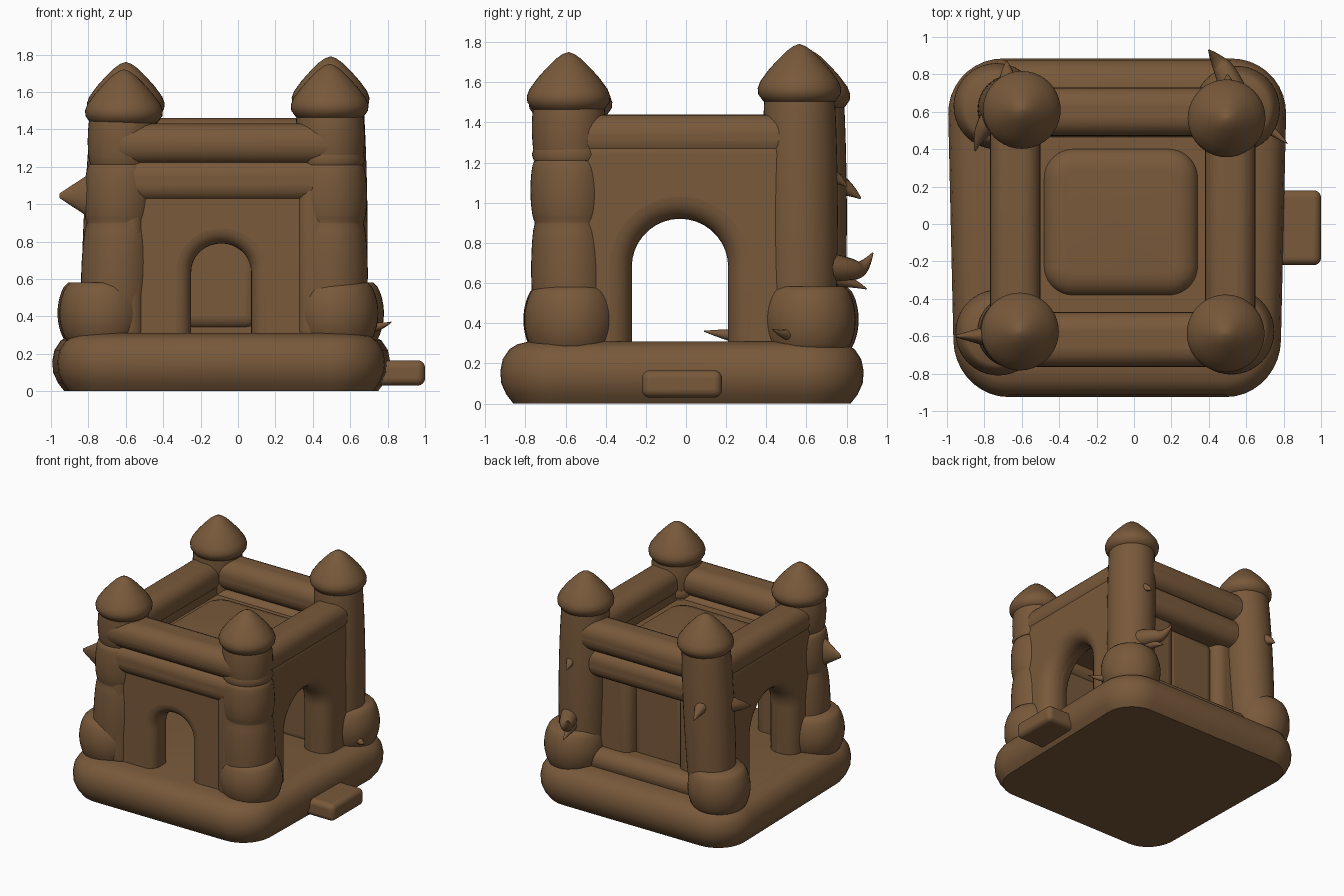
import bpy, bmesh, math
from mathutils import Vector

old = bpy.data.objects.get("Cube")
if old:
    bpy.data.objects.remove(old, do_unlink=True)

BROWN = (0.19, 0.1, 0.043, 1)
mat = bpy.data.materials.new("brown vinyl")
mat.use_nodes = True
mat.diffuse_color = BROWN
bsdf = mat.node_tree.nodes["Principled BSDF"]
bsdf.inputs["Base Color"].default_value = BROWN
bsdf.inputs["Roughness"].default_value = 0.8


def finish(name, bm, bevel=0, segments=6):
    bmesh.ops.recalc_face_normals(bm, faces=bm.faces)
    mesh = bpy.data.meshes.new(name)
    bm.to_mesh(mesh)
    bm.free()
    mesh.materials.append(mat)
    ob = bpy.data.objects.new(name, mesh)
    bpy.context.collection.objects.link(ob)
    if bevel:
        mod = ob.modifiers.new("soft edges", "BEVEL")
        mod.width, mod.segments = bevel, segments
        mod.limit_method = "ANGLE"
        mod.angle_limit = math.radians(40)
        mod.use_clamp_overlap = False
    bpy.ops.object.select_all(action="DESELECT")
    ob.select_set(True)
    bpy.context.view_layer.objects.active = ob
    bpy.ops.object.shade_smooth_by_angle(angle=math.radians(50))
    return ob


def skin(name, rings):
    """Join equal rings of points and cap both ends."""
    bm = bmesh.new()
    loops = [[bm.verts.new(p) for p in ring] for ring in rings]
    for a, b in zip(loops, loops[1:]):
        for i in range(len(a)):
            j = (i + 1) % len(a)
            bm.faces.new((a[i], a[j], b[j], b[i]))
    bm.faces.new(loops[0][::-1])
    bm.faces.new(loops[-1])
    return finish(name, bm)


def lathe(name, profile, base, lean=(0, 0), n=40):
    """Round body; lean shifts the axis per unit of height."""
    def ring(r, z):
        return [(base[0] + lean[0] * z + r * math.cos(math.tau * k / n),
                 base[1] + lean[1] * z + r * math.sin(math.tau * k / n), z) for k in range(n)]
    return skin(name, [ring(max(r, 0.002), z) for r, z in profile])


def cushion(name, centre, half, radius, profile, taper=0):
    """Rounded rectangle stacked by (inset, height) pairs."""
    rings = []
    for inset, z in profile:
        ring = []
        for q in range(4):
            sx, sy = (1, -1, -1, 1)[q], (1, 1, -1, -1)[q]
            for k in range(10):
                a = math.pi / 2 * (q + k / 9)
                x = sx * (half[0] - radius) + (radius - inset) * math.cos(a)
                y = sy * (half[1] - radius) + (radius - inset) * math.sin(a)
                ring.append((centre[0] + x * (1 + taper * (y - half[1])), centre[1] + y, z))
        rings.append(ring)
    return skin(name, rings)


def block(name, lo, hi, bevel):
    bm = bmesh.new()
    bmesh.ops.create_cube(bm, size=1)
    for v in bm.verts:
        v.co = [(l + h) / 2 + c * (h - l) for l, h, c in zip(lo, hi, v.co)]
    return finish(name, bm, bevel)


def arch_wall(name, outer, hole, z_top, spring, rise, across, along_x, bevel):
    """Puffy wall with a round-topped doorway open at the floor."""
    floor = 0.15
    mid, r = sum(hole) / 2, (hole[1] - hole[0]) / 2
    pts = [(outer[0], floor), (outer[0], z_top), (outer[1], z_top), (outer[1], floor), (hole[1], floor)]
    pts += [(mid + r * math.cos(math.pi * k / 18), spring + rise * math.sin(math.pi * k / 18))
            for k in range(19)]
    pts.append((hole[0], floor))
    bm = bmesh.new()
    place = (lambda u, w, z: (u, w, z)) if along_x else (lambda u, w, z: (w, u, z))
    face = bm.faces.new([bm.verts.new(place(u, across[0], z)) for u, z in pts])
    new = bmesh.ops.extrude_face_region(bm, geom=[face])["geom"]
    shift = Vector(place(0, across[1] - across[0], 0))
    bmesh.ops.translate(bm, vec=shift, verts=[g for g in new if isinstance(g, bmesh.types.BMVert)])
    return finish(name, bm, bevel, 6)


def horn(name, points, radius):
    """Curved spike, stout at the root and tapering to a point."""
    curve = bpy.data.curves.new(name, "CURVE")
    curve.dimensions = "3D"
    curve.bevel_depth, curve.bevel_resolution = radius, 4
    curve.use_fill_caps = True
    s = curve.splines.new("NURBS")
    s.points.add(len(points) - 1)
    for i, (p, co) in enumerate(zip(s.points, points)):
        p.co = (*co, 1)
        p.radius = 1 - 0.95 * (i / (len(points) - 1)) ** 1.6
    s.use_endpoint_u, s.order_u = True, 3
    curve.materials.append(mat)
    bpy.context.collection.objects.link(bpy.data.objects.new(name, curve))


# Base cushion and entry step
cushion("base", (-0.09, -0.02), (0.91, 0.905), 0.3, [
    (0.065, 0), (0.03, 0.045), (0.005, 0.1), (0, 0.16), (0.012, 0.22),
    (0.045, 0.27), (0.085, 0.295), (0.15, 0.31)], taper=0.025)
block("step", (0.7, -0.22, 0.03), (1.0, 0.18, 0.165), 0.04)


# Corner towers: a bulging foot, a leaning shaft and a pointed roof
def lobes(spans, pinch):
    prof = []
    for z0, z1, r in spans:
        for k in range(15):
            t = k / 14
            prof.append((r * (1 - pinch + pinch * math.sin(math.pi * t) ** 0.6), z0 + (z1 - z0) * (0.01 + 0.98 * t)))
    return prof


BUBBLES = [(0.4, 0.9, 0.195), (0.9, 1.21, 0.195), (1.21, 1.52, 0.185)]
COLUMN = [(0.4, 1.62, 0.187)]
ROOF = [(0, -0.28), (0.13, -0.3), (0.18, -0.285), (0.205, -0.25), (0.208, -0.22), (0.195, -0.185),
        (0.155, -0.13), (0.11, -0.08), (0.065, -0.035), (0.03, -0.01), (0, 0)]
towers = {
    "front_right": ((0.52, -0.575), (0.505, -0.57), (0.49, -0.585), BUBBLES, 1.75),
    "front_left": ((-0.725, -0.58), (-0.665, -0.575), (-0.61, -0.575), BUBBLES, 1.72),
    "back_right": ((0.55, 0.615), (0.52, 0.575), (0.495, 0.565), COLUMN, 1.79),
    "back_left": ((-0.735, 0.63), (-0.69, 0.62), (-0.6, 0.61), COLUMN, 1.76),
}
for side, (foot, low, top, spans, peak) in towers.items():
    lean = [(t - f) / 1.6 for f, t in zip(low, top)]
    body = [(r, min(z, peak - 0.2)) for r, z in lobes(spans, 0.1)]
    lathe(side + "_foot", lobes([(0.25, 0.585, 0.23)], 0.25), foot)
    lathe(side + "_tower", body, low, lean)
    lathe(side + "_roof", [(r, peak + z) for r, z in ROOF], top)

# Strap round one tower
lathe("tower_strap", [(0.13, 1.2), (0.178, 1.21), (0.188, 1.24), (0.178, 1.27), (0.13, 1.28)], (0.492, -0.58))

# Top ring beams, running into the towers
for name, lo, hi in [
        ("front_beam", (-0.7, -0.765, 1.21), (0.59, -0.47, 1.43)),
        ("back_beam", (-0.68, 0.47, 1.22), (0.57, 0.73, 1.46)),
        ("left_beam", (-0.77, -0.65, 1.21), (-0.5, 0.68, 1.44)),
        ("right_beam", (0.38, -0.66, 1.21), (0.65, 0.64, 1.44))]:
    block(name, lo, hi, 0.1)

# Lower beams, and posts framing the front and back walls
block("front_lower_beam", (-0.7, -0.75, 1.01), (0.5, -0.46, 1.24), 0.09)
block("back_lower_beam", (-0.68, 0.45, 1.01), (0.5, 0.7, 1.24), 0.09)
for side, y0, y1, edges in (("front", -0.745, -0.48, (-0.5, 0.31)), ("back", 0.35, 0.6, (-0.33, 0.08))):
    block(side + "_post", (-0.7, y0, 0.25), (edges[0], y1, 1.2), 0.08)
    block(side + "_inner_post", (edges[1], y0, 0.25), (0.5, y1, 1.2), 0.08)

# Walls with doorways
arch_wall("front_wall", (-0.6, 0.42), (-0.25, 0.07), 1.15, 0.64, 0.15, (-0.715, -0.5), True, 0.08)
arch_wall("right_wall", (-0.58, 0.58), (-0.27, 0.21), 1.35, 0.68, 0.24, (0.39, 0.645), False, 0.11)
arch_wall("left_wall", (-0.58, 0.58), (-0.27, 0.21), 1.35, 0.68, 0.24, (-0.765, -0.51), False, 0.11)

# Back panel with padded centre and a bench tube
block("back_panel", (-0.6, 0.36, 0.27), (0.45, 0.48, 1.2), 0.04)
block("back_pad", (-0.36, 0.33, 0.33), (0.11, 0.53, 1.04), 0.07)
block("back_bench", (-0.62, 0.46, 0.25), (0.47, 0.7, 0.44), 0.09)

# Roof sheet and its raised pad
block("roof_sheet", (-0.6, -0.55, 1.1), (0.48, 0.55, 1.2), 0.02)
cushion("roof_pad", (-0.07, 0.01), (0.415, 0.395), 0.16, [
    (0, 1.15), (0.005, 1.2), (0.025, 1.225), (0.05, 1.245), (0.085, 1.258), (0.12, 1.262)])

# Fin on the front left tower
bm = bmesh.new()
bmesh.ops.create_cone(bm, cap_ends=True, segments=24, radius1=0.13, radius2=0.012, depth=0.18)
for v in bm.verts:
    x, y, z = v.co
    v.co = (-0.875 - z, -0.6 + y * 0.45, 1.045 + x)
bmesh.ops.translate(bm, vec=(0.01, 0, 0), verts=bm.verts)
finish("tower_fin", bm)

# Horns on the back towers and near the floor
horn("back_right_horn_high", [(0.52, 0.68, 1.14), (0.5, 0.76, 1.13), (0.5, 0.8, 1.08)], 0.05)
horn("back_right_horn_middle", [(0.54, 0.68, 0.68), (0.5, 0.8, 0.67), (0.44, 0.88, 0.66), (0.4, 0.93, 0.75)], 0.075)
horn("back_right_horn_low", [(0.5, 0.7, 0.63), (0.47, 0.82, 0.61), (0.46, 0.9, 0.57)], 0.045)
horn("back_right_horn_floor", [(0.66, 0.55, 0.35), (0.74, 0.5, 0.33), (0.82, 0.43, 0.37)], 0.04)
horn("back_left_horn_back", [(-0.66, 0.66, 1.12), (-0.68, 0.78, 1.1), (-0.68, 0.87, 1.02)], 0.08)
horn("back_left_horn_side", [(-0.72, 0.58, 1.06), (-0.82, 0.53, 1.05), (-0.85, 0.39, 1.0)], 0.08)
horn("inner_horn", [(-0.42, 0.36, 0.32), (-0.42, 0.22, 0.34), (-0.42, 0.09, 0.36)], 0.05)
